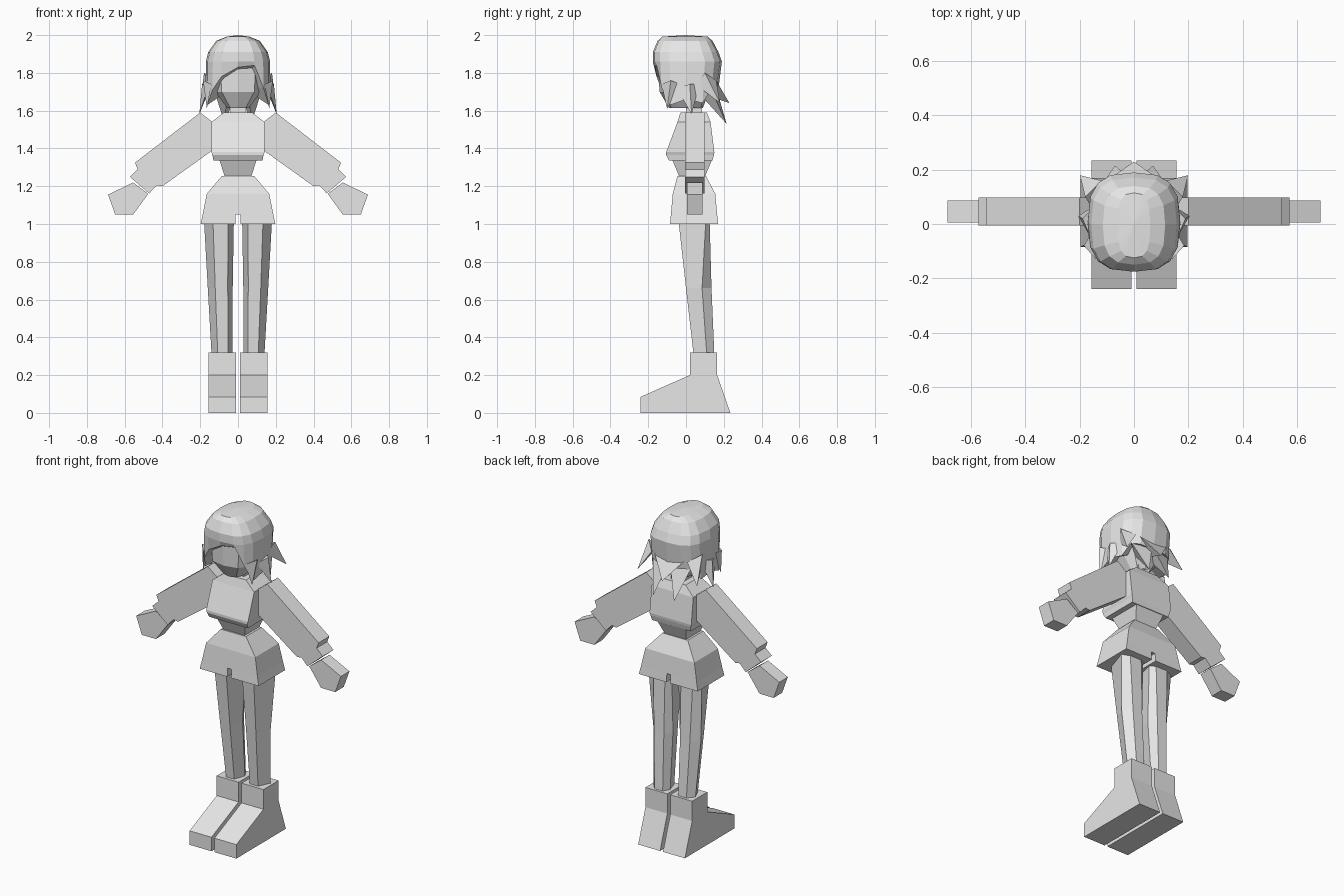
import bpy, bmesh, math
from mathutils import Vector

if "Cube" in bpy.data.objects:
    bpy.data.objects.remove(bpy.data.objects["Cube"])

grey = bpy.data.materials.new("light grey")
grey.diffuse_color = (0.8, 0.8, 0.8, 1)
grey.use_nodes = True
grey.node_tree.nodes["Principled BSDF"].inputs["Base Color"].default_value = grey.diffuse_color


def build(name, verts, faces):
    """Flat-shaded object from points and faces, normals facing out."""
    bm = bmesh.new()
    vs = [bm.verts.new(v) for v in verts]
    for f in faces:
        bm.faces.new([vs[i] for i in f])
    bmesh.ops.recalc_face_normals(bm, faces=bm.faces)
    me = bpy.data.meshes.new(name)
    bm.to_mesh(me)
    bm.free()
    me.materials.append(grey)
    ob = bpy.data.objects.new(name, me)
    bpy.context.collection.objects.link(ob)
    return ob


def loft(name, rings, bottom=True, top=True):
    n = len(rings[0])
    verts = [p for r in rings for p in r]
    faces = [(k*n + i, k*n + (i+1) % n, (k+1)*n + (i+1) % n, (k+1)*n + i)
             for k in range(len(rings)-1) for i in range(n)]
    if bottom:
        faces.append(tuple(range(n)))
    if top:
        faces.append(tuple(range(len(verts)-n, len(verts))))
    return build(name, verts, faces)


def rect(x0, x1, y0, y1, z):
    return [(x0, y0, z), (x1, y0, z), (x1, y1, z), (x0, y1, z)]


def box_rings(rows):
    """Rows of (z, half width, front y, back y)."""
    return [rect(-h, h, a, b, z) for z, h, a, b in rows]


def oval(z, hx, y0, y1, n=16, power=0.7):
    """Rounded-square ring starting at the front; z may vary per point."""
    pts = []
    for i in range(n):
        s, c = math.sin(math.tau*i/n), -math.cos(math.tau*i/n)
        s, c = [math.copysign(abs(v)**power, v) for v in (s, c)]
        pts.append((hx*s, (y0+y1)/2 + c*(y1-y0)/2, z[i] if isinstance(z, list) else z))
    return pts


def spike(name, a, b, c, tip):
    return build(name, [a, b, c, tip], [(0, 1, 2), (0, 1, 3), (1, 2, 3), (2, 0, 3)])


# Top, waist and neck
loft("top", box_rings([(1.335, .13, -.09, .14), (1.365, .135, -.105, .148),
                       (1.38, .14, -.105, .15), (1.54, .14, -.045, .13),
                       (1.59, .075, -.03, .11)]))
loft("waist", box_rings([(1.25, .07, -.035, .1), (1.345, .1, -.075, .14)]))
loft("neck", box_rings([(1.55, .04, 0, .085), (1.68, .04, 0, .085)]))

# Shorts, with a slit between the two leg openings
loft("shorts", box_rings([(1.05, .187, -.08, .165), (1.16, .165, -.07, .155),
                          (1.255, .085, -.045, .105)]))

for side, s in (("left", 1), ("right", -1)):
    def mx(p):
        return (s*p[0], p[1], p[2])

    def prism_y(name, outline, y0, y1):
        return loft(name, [[(s*x, y, z) for x, z in outline] for y in (y0, y1)])

    loft(side + "_shorts_leg", [[mx(p) for p in r] for r in (
        rect(.013, .198, -.085, .17, 1.0), rect(.013, .187, -.08, .165, 1.05))], top=False)

    # Six-sided leg, rows of (z, inner x, outer x, front y, edge y, back y)
    rings = []
    for z, xi, xo, yf, ym, yb in ((.31, .03, .14, .04, .11, .15),
                                  (.66, .028, .16, .0, .085, .135),
                                  (1.02, .022, .18, -.04, .105, .125)):
        w = xo - xi
        rings.append([mx(p) for p in (
            (xi + .2*w, yf, z), (xo - .3*w, yf, z), (xo, ym, z),
            (xo - .3*w, yb, z), (xi + .2*w, yb, z), (xi, ym, z))])
    loft(side + "_leg", rings)

    # Boot
    boot = [(-.24, 0), (.235, 0), (.165, .2), (.165, .32), (.02, .32), (.02, .2), (-.24, .085)]
    loft(side + "_boot", [[(s*x, y, z) for y, z in boot] for x in (.01, .157)])

    # Sleeve, cuff and hand
    prism_y(side + "_sleeve", [(.135, 1.54), (.2, 1.59), (.545, 1.325), (.53, 1.285),
                               (.43, 1.205), (.4, 1.2), (.135, 1.39)], -.005, .098)
    prism_y(side + "_cuff", [(.53, 1.29), (.573, 1.25), (.47, 1.162), (.43, 1.205)], -.005, .098)
    prism_y(side + "_hand", [(.555, 1.22), (.688, 1.155), (.65, 1.05), (.555, 1.05),
                             (.475, 1.16)], .005, .087)

    # Side hair locks and back corner locks
    spike(side + "_front_lock", mx((.14, -.13, 1.74)), mx((.155, -.03, 1.74)),
          mx((.185, -.08, 1.76)), mx((.165, -.1, 1.61)))
    spike(side + "_side_lock", mx((.16, -.05, 1.72)), mx((.14, .07, 1.74)),
          mx((.19, .02, 1.74)), mx((.205, .03, 1.58)))
    spike(side + "_rear_side_lock", mx((.15, .05, 1.74)), mx((.12, .16, 1.76)),
          mx((.18, .1, 1.8)), mx((.2, .18, 1.64)))
    # Low pointed locks at the nape
    spike(side + "_nape_lock", mx((.005, .16, 1.72)), mx((.13, .13, 1.72)),
          mx((.06, .08, 1.68)), mx((.07, .215, 1.53)))

spike("middle_back_lock", (-.1, .16, 1.76), (.1, .16, 1.76), (0, .11, 1.68), (0, .23, 1.64))

# Head
loft("head", [oval(1.615, .06, -.09, .09, 10), oval(1.7, .125, -.14, .12, 10),
              oval(1.88, .14, -.15, .14, 10)])

# Hair cap: uneven lower edge opens over the face, closed below by a fan
edge = [1.83, 1.84, 1.72, 1.63, 1.66, 1.64, 1.71, 1.71, 1.70,
        1.71, 1.71, 1.64, 1.66, 1.63, 1.71, 1.78]
rings = [oval(edge, .172, -.165, .17), oval(1.86, .17, -.176, .19),
         oval(1.91, .158, -.176, .172), oval(1.97, .115, -.15, .14),
         oval(1.992, .06, -.125, .115)]
n = 16
verts = [p for r in rings for p in r] + [(0, .02, 1.74), (0, 0, 2.0)]
faces = [(k*n + i, k*n + (i+1) % n, (k+1)*n + (i+1) % n, (k+1)*n + i)
         for k in range(4) for i in range(n)]
faces += [((i+1) % n, i, 5*n) for i in range(n)]
faces += [(4*n + i, 4*n + (i+1) % n, 5*n + 1) for i in range(n)]
build("hair_cap", verts, faces)
